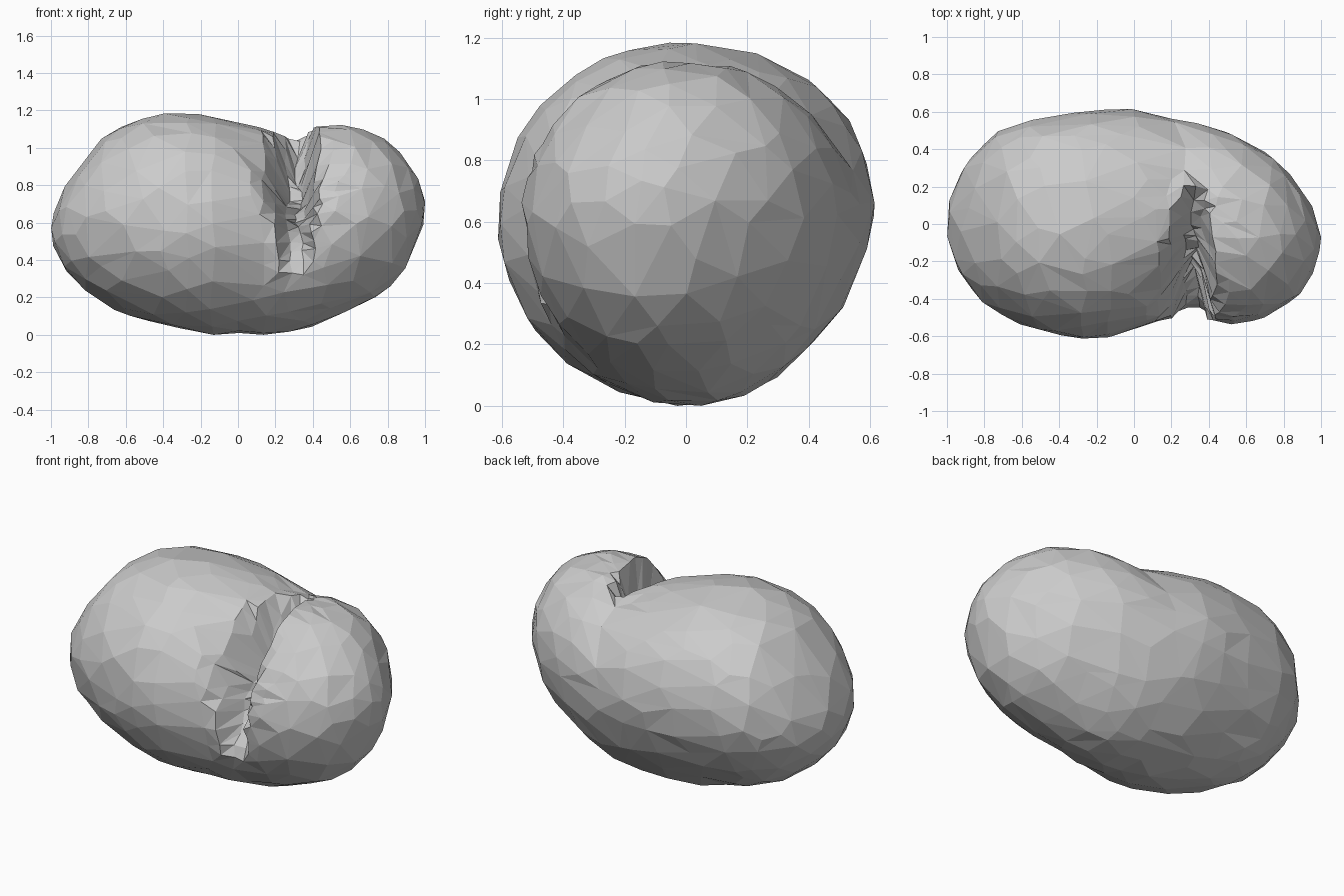
import bpy, bmesh, math, random
from mathutils import Vector

random.seed(4)
cube = bpy.data.objects.get("Cube")
if cube:
    bpy.data.objects.remove(cube, do_unlink=True)

# Body sections along x: x, centre y, centre z, radius y, radius z
SECTIONS = [
    (-1.0, 0.01, .56, .72, .52), (-.8, .01, .595, .71, .62),
    (-.7, .02, .62, .69, .645), (-.45, 0, .62, .645, .62),
    (-.2, 0, .595, .62, .595), (0, .03, .57, .58, .565),
    (.2, .035, .54, .545, .55), (.3, .035, .545, .54, .55),
    (.45, 0, .595, .57, .59), (.6, -.035, .625, .606, .61),
    (.75, -.05, .64, .615, .65), (.88, -.08, .65, .61, .64),
    (1.0, -.08, .68, .5, .6),
]


def section(x):
    for a, b in zip(SECTIONS, SECTIONS[1:]):
        if x <= b[0]:
            t = (x - a[0]) / (b[0] - a[0])
            return [p + (q - p) * t for p, q in zip(a[1:], b[1:])]
    return SECTIONS[-1][1:]


def bell(d, left, right):
    return math.exp(-(d / (left if d < 0 else right)) ** 2)


def facing(v, w, aim):
    """How far a direction points along an angle above the front."""
    return max(.001, -v * math.cos(aim) + w * math.sin(aim))


def crease(x, v, w, centre, width, aim, depth):
    return depth * bell(x - centre, width, width) * facing(v, w, aim) ** 2


def shape(n):
    """Place one point of a unit sphere on the kidney-shaped body."""
    x = max(-1, min(1, n.x))
    cy, cz, ry, rz = section(x)
    v, w = n.y, n.z
    size = max(math.hypot(v, w), .001)
    dv, dw = v / size, w / size
    # Main fold: the section is chopped flat, facing up and forward
    floor = 1 - .62 * bell(x - .325, .13, .09)
    k = min(1, floor / facing(dv, dw, .75)) if -.1 < x < .56 else 1
    # Thin wrinkles beside it
    k -= crease(x, dv, dw, .16, .03, .3, .05)
    k -= crease(x, dv, dw, -.22, .03, -.7, .05)
    k -= crease(x, dv, dw, -.07, .04, .9, .03)
    y = cy + v * ry * k + .09 * max(v, 0) * w
    z = cz + w * rz * k
    # The small lobe leans over the fold
    lean = .04 * bell(x - .46, .06, .12) * max(0, -dv) * max(0, dw + .3)
    return Vector((x - lean, y, z))


# Round blank with its poles on the x axis, denser around the fold
bm = bmesh.new()
bmesh.ops.create_icosphere(bm, subdivisions=4, radius=1)
for vert in bm.verts:
    vert.co = Vector((vert.co.z, vert.co.y, vert.co.x))
edges = [e for e in bm.edges
         if all(0 < v.co.x < .6 and v.co.y < .4 and v.co.z > -.5 for v in e.verts)]
bmesh.ops.subdivide_edges(bm, edges=edges, cuts=1)
bmesh.ops.triangulate(bm, faces=bm.faces[:])
for vert in bm.verts:
    vert.co = shape(vert.co.normalized())
    if abs(vert.co.x) < .95:
        vert.co += Vector([random.uniform(-.007, .007) for _ in range(3)])

# Stand on the floor, centred
low = [min(v.co[i] for v in bm.verts) for i in range(3)]
high = [max(v.co[i] for v in bm.verts) for i in range(3)]
for vert in bm.verts:
    vert.co -= Vector(((low[0] + high[0]) / 2, (low[1] + high[1]) / 2, low[2]))
bmesh.ops.recalc_face_normals(bm, faces=bm.faces[:])

mesh = bpy.data.meshes.new("kidney_body")
bm.to_mesh(mesh)
bm.free()
body = bpy.data.objects.new("kidney_body", mesh)
bpy.context.collection.objects.link(body)

# Irregular flat facets
facets = body.modifiers.new("facets", "DECIMATE")
facets.ratio = .42

grey = bpy.data.materials.new("plain_grey")
grey.use_nodes = True
colour = (.6, .6, .6, 1)
grey.diffuse_color = colour
grey.node_tree.nodes["Principled BSDF"].inputs["Base Color"].default_value = colour
mesh.materials.append(grey)
